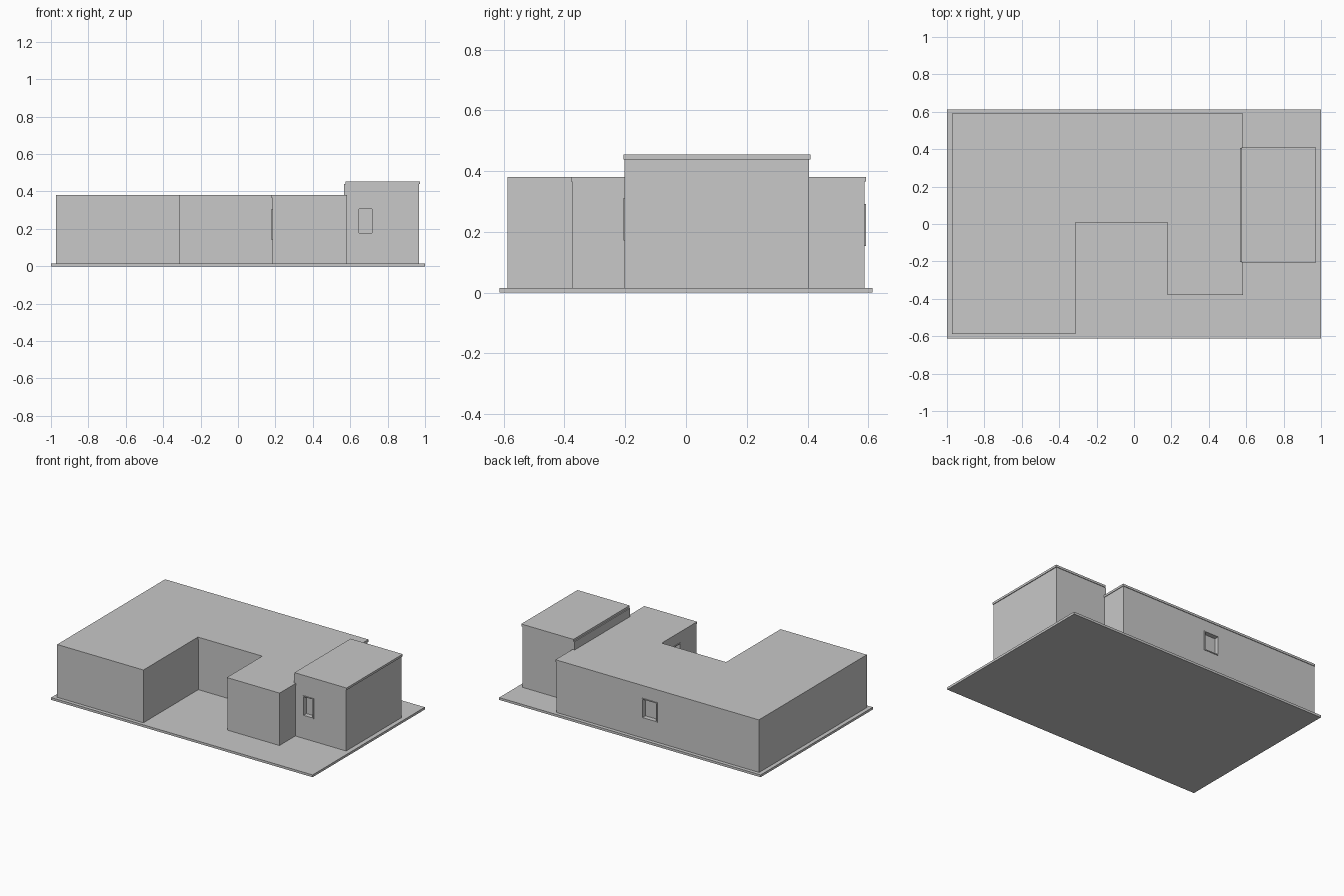
import bpy, bmesh

if "Cube" in bpy.data.objects:
    bpy.data.objects.remove(bpy.data.objects["Cube"])

grey = bpy.data.materials.new("light_grey")
grey.diffuse_color = (0.58, 0.58, 0.58, 1)
grey.use_nodes = True
grey.node_tree.nodes["Principled BSDF"].inputs["Base Color"].default_value = grey.diffuse_color


def prism(name, outline, z0, z1):
    """Extrude a plan outline between two heights."""
    bm = bmesh.new()
    face = bm.faces.new([bm.verts.new((x, y, z0)) for x, y in outline])
    top = bmesh.ops.extrude_face_region(bm, geom=[face])["geom"]
    for v in top:
        if isinstance(v, bmesh.types.BMVert):
            v.co.z = z1
    bmesh.ops.recalc_face_normals(bm, faces=bm.faces)
    mesh = bpy.data.meshes.new(name)
    bm.to_mesh(mesh)
    bm.free()
    mesh.materials.append(grey)
    obj = bpy.data.objects.new(name, mesh)
    bpy.context.collection.objects.link(obj)
    return obj


def box(name, x0, x1, y0, y1, z0, z1):
    return prism(name, [(x0, y0), (x1, y0), (x1, y1), (x0, y1)], z0, z1)


def cut(target, cutter):
    """Subtract the cutter, then discard it."""
    cutter.hide_render = True
    mod = target.modifiers.new("opening", 'BOOLEAN')
    mod.operation = 'DIFFERENCE'
    mod.solver = 'EXACT'
    mod.object = cutter
    bpy.context.view_layer.objects.active = target
    bpy.ops.object.modifier_apply(modifier=mod.name)
    bpy.data.objects.remove(cutter)


def window(name, wall, axis, plane, out, a0, a1, z0, z1):
    """Recess a window into a wall and add a slim raised frame around it."""
    def slab(label, lo, hi, inset, d0, d1):
        d = sorted((plane + out * d0, plane + out * d1))
        a = (lo + inset, hi - inset)
        xy = (*d, *a) if axis == 'x' else (*a, *d)
        return box(label, *xy, z0 + inset, z1 - inset)
    cut(wall, slab("cutter", a0, a1, 0.006, -0.028, 0.05))
    frame = slab(name, a0, a1, 0, -0.01, 0.004)
    cut(frame, slab("cutter", a0, a1, 0.006, -0.05, 0.05))


# Ground slab
box("base_slab", -1, 1, -0.613, 0.613, 0, 0.016)


# Main building, with walls slightly inside the roof edge
def plan(e):
    return [(-0.972, -0.588), (-0.312, -0.588), (-0.312, 0.008 + e),
            (0.18 + e, 0.008 + e), (0.18 + e, -0.379 + e),
            (0.584 - e, -0.379 + e), (0.584 - e, 0.592 - e), (-0.972, 0.592 - e)]


main = prism("main_walls", plan(0.004), 0.016, 0.366)
prism("main_roof", plan(0), 0.366, 0.381)

# Taller side block with its own roof plate
tower = box("side_block_walls", 0.568, 0.969, -0.202, 0.405, 0.016, 0.439)
box("side_block_roof", 0.575, 0.974, -0.205, 0.409, 0.439, 0.454)

# Windows
window("side_block_window", tower, 'y', -0.202, -1, 0.64, 0.722, 0.172, 0.312)
window("back_window", main, 'y', 0.588, 1, -0.192, -0.076, 0.153, 0.291)
window("courtyard_window", main, 'x', 0.184, -1, -0.20, -0.08, 0.14, 0.305)
